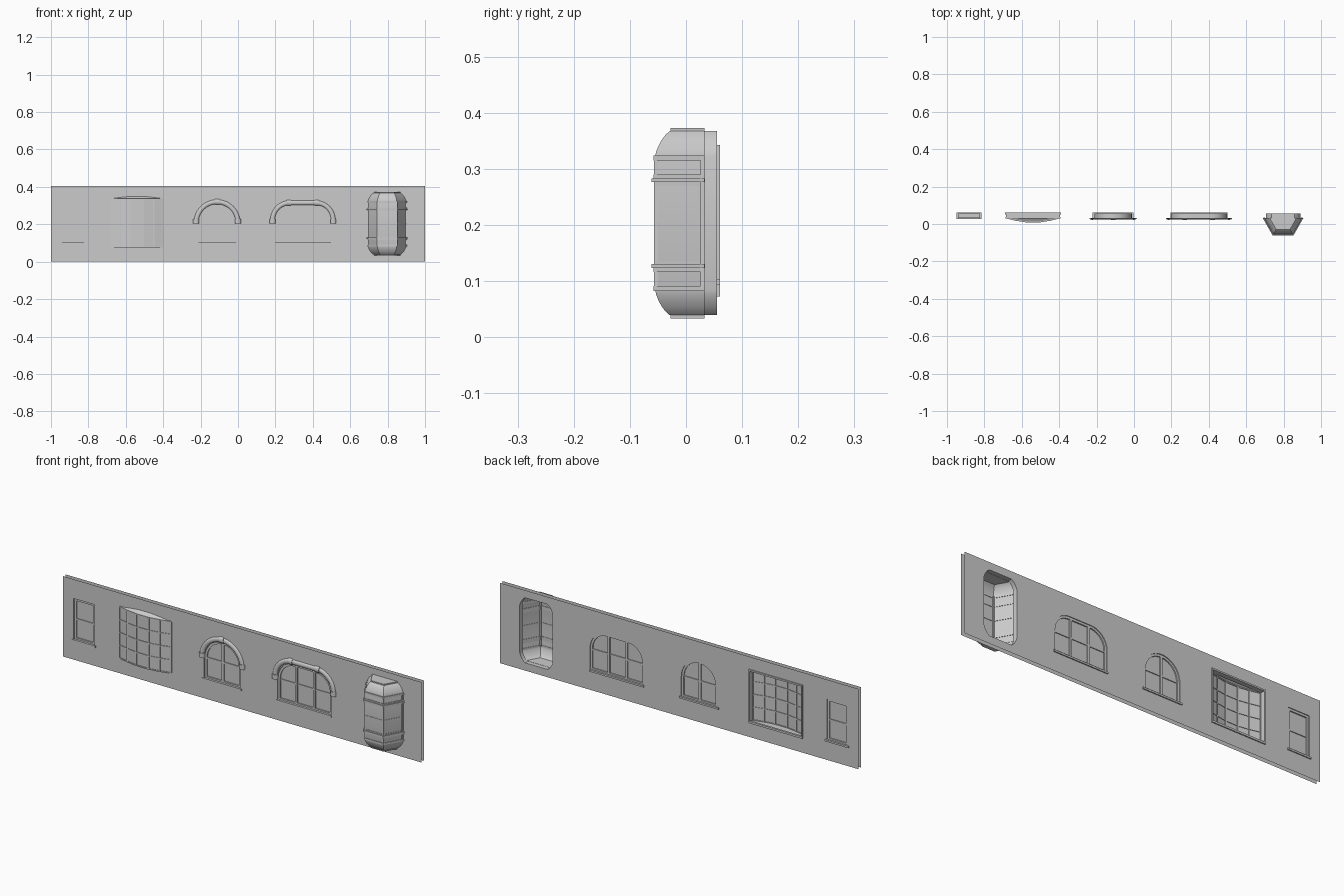
import bpy, bmesh, math
from mathutils import Vector

if "Cube" in bpy.data.objects:
    bpy.data.objects.remove(bpy.data.objects["Cube"])

YF, YB = 0.033, 0.055          # front and back wall sheets
grey = bpy.data.materials.new("plain_grey")
grey.diffuse_color = (0.6, 0.6, 0.6, 1)
grey.use_nodes = True
grey.node_tree.nodes["Principled BSDF"].inputs["Base Color"].default_value = grey.diffuse_color


def finish(name, bm, smooth=None, recalc=True):
    if recalc:
        bmesh.ops.recalc_face_normals(bm, faces=bm.faces[:])
    me = bpy.data.meshes.new(name)
    bm.to_mesh(me)
    bm.free()
    me.materials.append(grey)
    if smooth:
        for p in me.polygons:
            p.use_smooth = True
        me.set_sharp_from_angle(angle=math.radians(smooth))
    ob = bpy.data.objects.new(name, me)
    bpy.context.collection.objects.link(ob)
    return ob


def loft(bm, rings, closed=True, wrap=False):
    vs = [[bm.verts.new(p) for p in r] for r in rings]
    n = len(vs[0])
    pairs = list(zip(vs, vs[1:])) + ([(vs[-1], vs[0])] if wrap else [])
    for a, b in pairs:
        for i in range(n if closed else n - 1):
            j = (i + 1) % n
            bm.faces.new((a[i], a[j], b[j], b[i]))
    return vs


def box(bm, x0, x1, y0, y1, z0, z1):
    vs = loft(bm, [[(x0, y0, z), (x1, y0, z), (x1, y1, z), (x0, y1, z)] for z in (z0, z1)])
    bm.faces.new(vs[0])
    bm.faces.new(vs[1])


def bar(bm, a, b, w):
    # square bar between two points
    a, b = Vector(a), Vector(b)
    t = (b - a).normalized()
    u = t.cross(Vector((0, 0, 1)) if abs(t.z) < 0.9 else Vector((0, 1, 0))).normalized() * w / 2
    v = t.cross(u)
    vs = loft(bm, [[p + u + v, p - u + v, p - u - v, p + u - v] for p in (a, b)])
    bm.faces.new(vs[0])
    bm.faces.new(vs[1])


def outline(cx, hw, z0, z1, r, d=0.0, n=10):
    # rectangle with rounded top corners, inset by d
    hw, z0, z1 = hw - d, z0 + d, z1 - d
    pts = [(cx - hw, z0), (cx + hw, z0)]
    if r <= 0:
        return pts + [(cx + hw, z1), (cx - hw, z1)]
    r -= d
    arc = [(hw - r + r * math.cos(k * math.pi / 2 / n), z1 - r + r * math.sin(k * math.pi / 2 / n))
           for k in range(n + 1)]
    left = [(-x, z) for x, z in reversed(arc)]
    if hw - r < 1e-6:
        left = left[1:]
    return pts + [(cx + x, z) for x, z in arc + left]


def at(loop, y):
    return [(x, y, z) for x, z in loop]


# ---- framed windows: name, centre, half width, bottom, top, radius, mullions, sill half width
windows = [("sash_window", -0.882, 0.058, 0.10, 0.308, 0.0, [], 0.066),
           ("arched_window", -0.112, 0.10, 0.10, 0.305, 0.10, [0], 0.11),
           ("wide_arched_window", 0.347, 0.15, 0.10, 0.302, 0.09, [-0.05, 0.05], 0.152)]
holes = []
for name, cx, hw, z0, z1, r, mulls, sw in windows:
    holes.append(outline(cx, hw, z0, z1, r))
    # frame ring
    bm = bmesh.new()
    o, i = holes[-1], outline(cx, hw, z0, z1, r, 0.011)
    loft(bm, [at(o, 0.039), at(i, 0.039), at(i, 0.051), at(o, 0.051)], wrap=True)
    for m in mulls:
        box(bm, cx + m - 0.006, cx + m + 0.006, 0.039, 0.051, z0 + 0.01, z1 - 0.008)
    box(bm, cx - hw + 0.008, cx + hw - 0.008, 0.041, 0.049, 0.199, 0.207)
    finish(name + "_frame", bm)
    # pane
    bm = bmesh.new()
    bm.faces.new([bm.verts.new(p) for p in at(i, 0.045)])
    finish(name + "_glass", bm, recalc=False)
    # sill through the wall
    bm = bmesh.new()
    box(bm, cx - sw, cx + sw, 0.028, 0.0605, 0.094, 0.103)
    finish(name + "_sill", bm)


# ---- hood mouldings with collars over the arched windows
def hood(name, cx, hw, z0, z1, r, collars):
    path = outline(0, hw, z0, z1, r, n=14)[1:]
    path.append((-hw, z0))
    pts = [Vector((x, 0, z)) for x, z in path]

    def sweep(bm, pts, rx, ry):
        rings = []
        for k, p in enumerate(pts):
            t = (pts[min(k + 1, len(pts) - 1)] - pts[max(k - 1, 0)]).normalized()
            nrm = Vector((t.z, 0, -t.x))
            rings.append([Vector((cx, YF, 0)) + p + nrm * rx * math.cos(a) - Vector((0, ry * math.sin(a), 0))
                          for a in [math.pi * q / 8 for q in range(9)]])
        vs = loft(bm, rings, closed=False)
        bm.faces.new(vs[0])
        bm.faces.new(vs[-1])
    bm = bmesh.new()
    sweep(bm, pts, 0.012, 0.008)
    finish(name, bm, 40)
    bm = bmesh.new()
    for x, z, tx, tz in collars:
        t = Vector((tx, 0, tz)).normalized() * 0.012
        p = Vector((x, 0, z))
        sweep(bm, [p - t, p + t], 0.0155, 0.011)
    finish(name + "_collars", bm, 40)


hood("arched_hood", -0.112, 0.112, 0.206, 0.32, 0.112,
     [(-0.112, 0.217, 0, 1), (0.112, 0.217, 0, -1), (0, 0.32, 1, 0)])
hood("wide_hood", 0.347, 0.162, 0.206, 0.315, 0.092,
     [(-0.162, 0.217, 0, 1), (0.162, 0.217, 0, -1), (-0.075, 0.315, 1, 0), (0.075, 0.315, 1, 0)])

# ---- bow window
bx, b0, b1 = -0.54, 0.078, 0.336
bow = [(bx + x, y) for x, y in [(-0.144, YF), (-0.09, 0.02), (-0.034, 0.011),
                                (0.034, 0.011), (0.09, 0.02), (0.144, YF)]]
holes.append(outline(bx, 0.144, b0, b1, 0))
bm = bmesh.new()
loft(bm, [[(x, y, z) for x, y in bow] for z in (b0, b1)], closed=False)
bm.faces.new([bm.verts.new((x, y, b0)) for x, y in bow])
finish("bow_glass", bm)
bm = bmesh.new()
loft(bm, [[(x, y, b1) for x, y in bow],
          [(x, YF - 0.0005, b1 + 0.6 * (YF - y)) for x, y in bow]], closed=False)
finish("bow_roof", bm)
bm = bmesh.new()
for x, y in bow:
    bar(bm, (x, y, b0), (x, y, b1), 0.007)
for k in range(5):
    z = b0 + (b1 - b0) * k / 4
    for (xa, ya), (xb, yb) in zip(bow, bow[1:]):
        bar(bm, (xa, ya, z), (xb, yb, z), 0.006)
finish("bow_glazing_bars", bm)
bm = bmesh.new()
o, i = outline(bx, 0.15, b0 - 0.006, b1 + 0.006, 0), outline(bx, 0.143, b0 + 0.004, b1 - 0.002, 0)
loft(bm, [at(o, 0.05), at(i, 0.05), at(i, 0.0605), at(o, 0.0605)], wrap=True)
finish("bow_inner_trim", bm)

# ---- projecting bay with curved top and bottom
cx = 0.797


def plan(d, z):
    yf, w = -0.055 + d, 0.102 - 1.15 * d
    f = w - (YF - yf) * 0.568
    return [(cx - w, YF, z), (cx - f, yf, z), (cx + f, yf, z), (cx + w, YF, z)]


low = [(0.026, 0.039), (0.019, 0.045), (0.012, 0.054), (0.006, 0.065), (0.002, 0.075), (0, 0.084)]
prof = low + [(d, 0.406 - z) for d, z in reversed(low)]
bm = bmesh.new()
vs = loft(bm, [plan(d, z) for d, z in prof], closed=False)
bm.faces.new(vs[0])
bm.faces.new(vs[-1])
finish("bay_shell", bm, 30)
side = [(0.092 - 1.15 * d, z) for d, z in prof]
holes.append([(cx + x, z) for x, z in side] + [(cx - x, z) for x, z in reversed(side)])

# ledges and rails, mirrored about the bay's middle height
bm = bmesh.new()
bands = [(-0.0065, 0.123, 0.130), (-0.003, 0.082, 0.091), (-0.003, 0.116, 0.123),
         (-0.002, 0.130, 0.136)]
bands += [(d, 0.406 - b, 0.406 - a) for d, a, b in bands] + [(-0.002, 0.200, 0.206)]
for d, a, b in bands:
    loft(bm, [plan(0.002, a), plan(d, a), plan(d, b), plan(0.002, b)], closed=False, wrap=True)
finish("bay_ledges", bm)
# end caps
bm = bmesh.new()
for a, b in ((0.033, 0.040), (0.366, 0.373)):
    vs = loft(bm, [plan(0.027, a), plan(0.027, b)])
    bm.faces.new(vs[0])
    bm.faces.new(vs[1])
finish("bay_caps", bm)
# corner posts
bm = bmesh.new()
for k, (p, q) in enumerate(zip(plan(0.002, 0.084), plan(0.002, 0.322))):
    dy = -0.003 if k in (0, 3) else 0
    bar(bm, (p[0], p[1] + dy, p[2]), (q[0], q[1] + dy, q[2]), 0.008)
finish("bay_posts", bm)

# ---- two wall sheets with openings
for name, y, ny in (("wall_front", YF, -1), ("wall_back", YB, 1)):
    bm = bmesh.new()
    edges = []
    for lp in [[(-1, 0), (1, 0), (1, 0.405), (-1, 0.405)]] + holes:
        v = [bm.verts.new(p) for p in at(lp, y)]
        edges += [bm.edges.new((v[k], v[(k + 1) % len(v)])) for k in range(len(v))]
    bmesh.ops.triangle_fill(bm, use_beauty=True, edges=edges, normal=(0, ny, 0))
    bm.normal_update()
    bmesh.ops.reverse_faces(bm, faces=[f for f in bm.faces if f.normal.y * ny < 0])
    finish(name, bm, recalc=False)

# reveals joining the two sheets around every opening
bm = bmesh.new()
for lp in holes:
    loft(bm, [at(lp, YB), at(lp, YF)])
bm.normal_update()
finish("opening_reveals", bm, 30, recalc=False)
